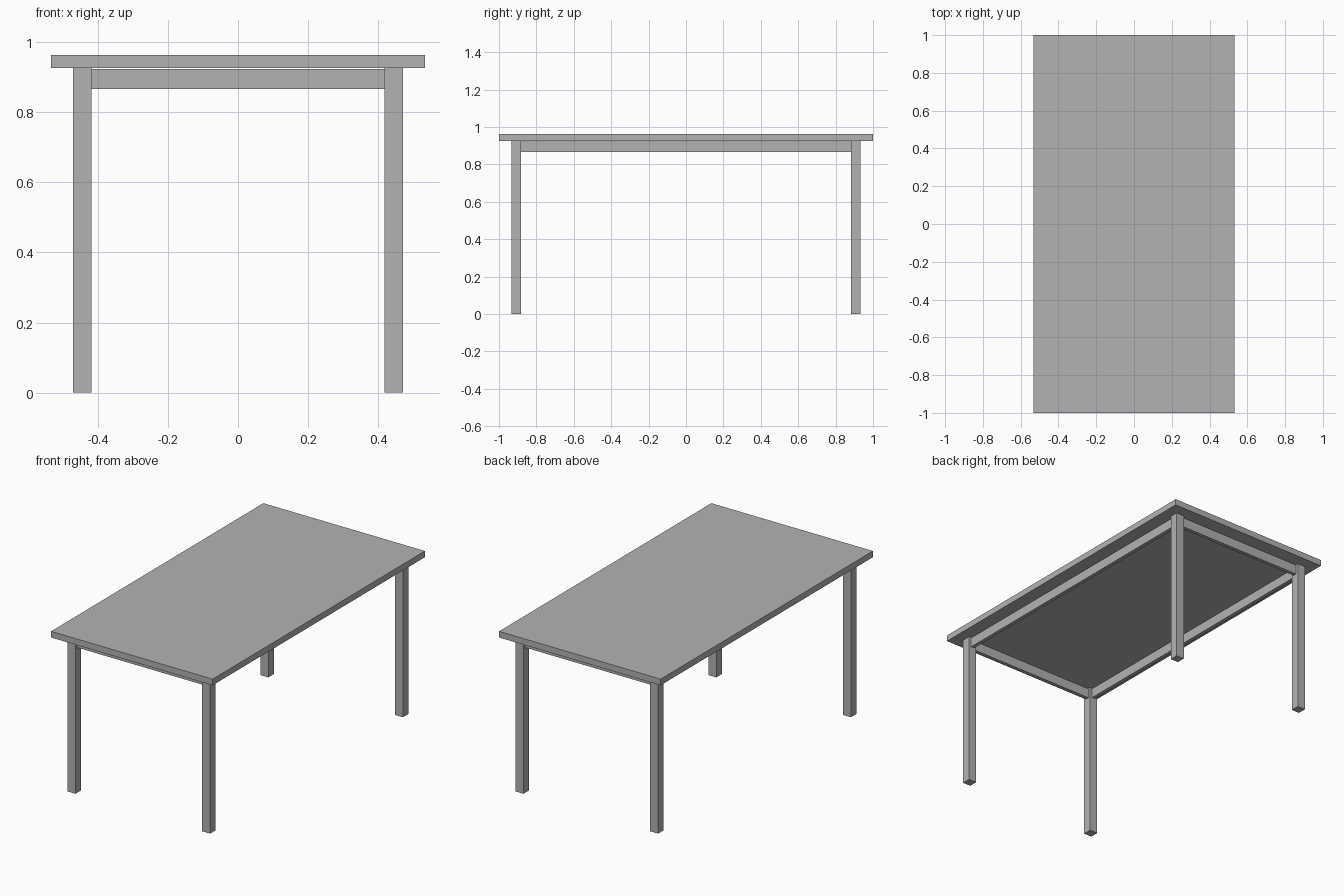
import bpy

if "Cube" in bpy.data.objects:
    bpy.data.objects.remove(bpy.data.objects["Cube"], do_unlink=True)

# One plain grey finish
grey = bpy.data.materials.new("plain_grey")
grey.use_nodes = True
colour = (0.448, 0.448, 0.448, 1)
grey.diffuse_color = colour
grey.node_tree.nodes["Principled BSDF"].inputs["Base Color"].default_value = colour


def box(name, centre, size):
    bpy.ops.mesh.primitive_cube_add(size=1, location=centre)
    obj = bpy.context.object
    obj.name = name
    obj.scale = size
    bpy.ops.object.transform_apply(location=False, rotation=False, scale=True)
    obj.data.materials.append(grey)
    return obj


WIDTH, LENGTH, HEIGHT = 1.066, 2.0, 0.963
UNDERSIDE = 0.926
LEG = 0.052
LEG_X, LEG_Y = 0.444, 0.908
APRON_LOW, APRON_HIGH, APRON_THICK = 0.866, 0.923, 0.022

# Table top
box("table_top", (0, 0, (UNDERSIDE + HEIGHT) / 2),
    (WIDTH, LENGTH, HEIGHT - UNDERSIDE))

# Four square legs
for sx, side in ((1, "left"), (-1, "right")):
    for sy, end in ((-1, "front"), (1, "back")):
        box(f"{end}_{side}_leg", (sx * LEG_X, sy * LEG_Y, UNDERSIDE / 2),
            (LEG, LEG, UNDERSIDE))

# Apron rails between the legs, centred on them
rail_z = (APRON_LOW + APRON_HIGH) / 2
rail_h = APRON_HIGH - APRON_LOW
for sx, side in ((1, "left"), (-1, "right")):
    box(f"{side}_apron", (sx * LEG_X, 0, rail_z),
        (APRON_THICK, 2 * LEG_Y - LEG, rail_h))
for sy, end in ((-1, "front"), (1, "back")):
    box(f"{end}_apron", (0, sy * LEG_Y, rail_z),
        (2 * LEG_X - LEG, APRON_THICK, rail_h))
